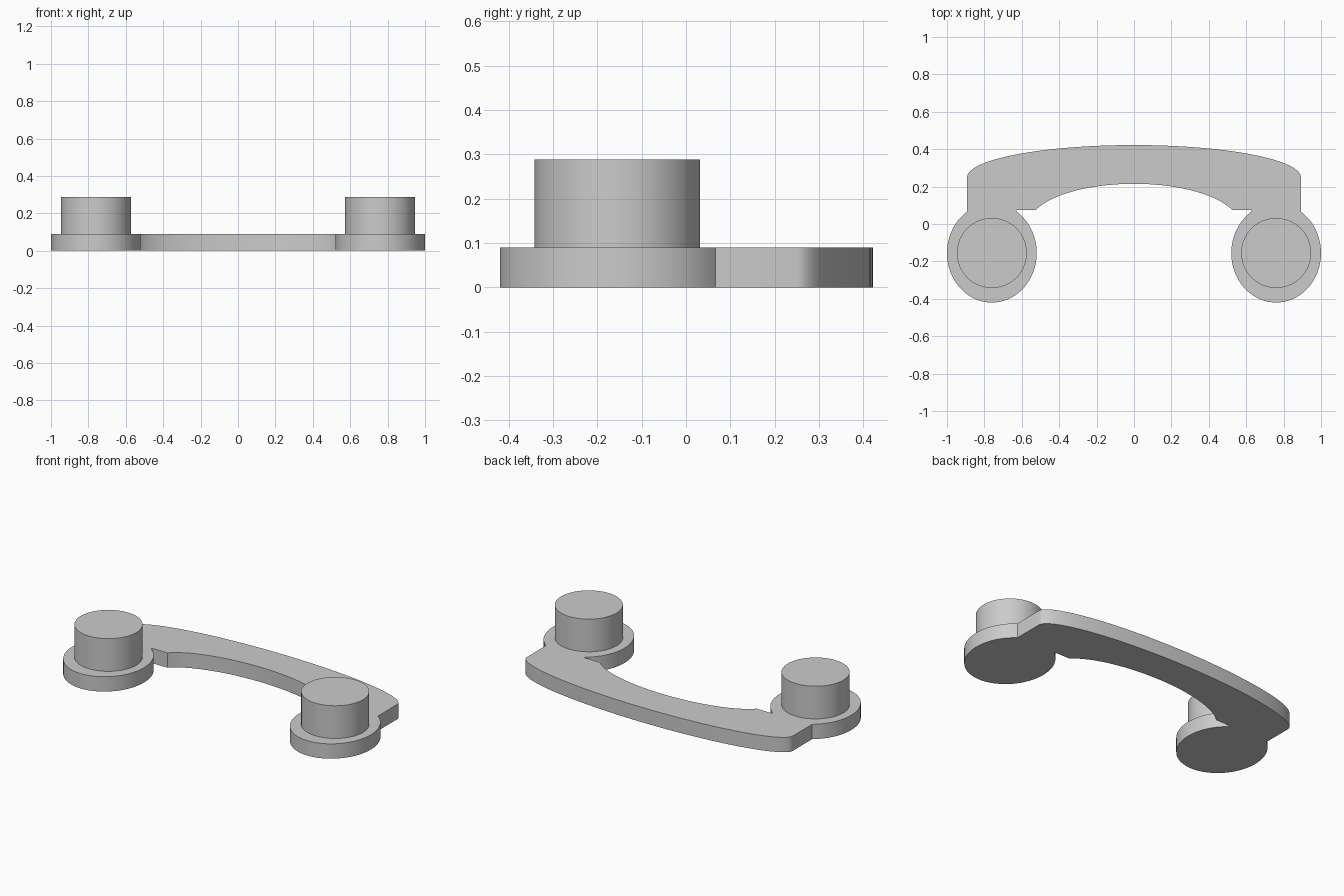
import bpy, bmesh
from math import sin, cos, acos, asin, pi, radians

cube = bpy.data.objects.get("Cube")
if cube:
    bpy.data.objects.remove(cube)

PAD_X, PAD_Y, PAD_RX, PAD_RY = 0.76, -0.155, 0.24, 0.265
THICK, TOP = 0.09, 0.288

grey = bpy.data.materials.new("plain grey")
grey.use_nodes = True
grey.diffuse_color = (0.6, 0.6, 0.6, 1)
grey.node_tree.nodes["Principled BSDF"].inputs["Base Color"].default_value = (0.6, 0.6, 0.6, 1)


def arc(cx, cy, rx, ry, start, end, steps):
    """Points along an elliptical arc."""
    angles = [start + (end - start) * i / steps for i in range(steps + 1)]
    return [(cx + rx * cos(a), cy + ry * sin(a)) for a in angles]


def extrude(name, outline, z0, z1):
    """Solid prism with flat caps and smooth curved walls."""
    bm = bmesh.new()
    face = bm.faces.new([bm.verts.new((x, y, z0)) for x, y in outline])
    up = bmesh.ops.extrude_face_region(bm, geom=[face], use_keep_orig=True)["geom"]
    verts = [v for v in up if isinstance(v, bmesh.types.BMVert)]
    bmesh.ops.translate(bm, verts=verts, vec=(0, 0, z1 - z0))
    bmesh.ops.recalc_face_normals(bm, faces=bm.faces)
    mesh = bpy.data.meshes.new(name)
    bm.to_mesh(mesh)
    bm.free()
    mesh.materials.append(grey)
    obj = bpy.data.objects.new(name, mesh)
    bpy.context.collection.objects.link(obj)
    bpy.ops.object.select_all(action="DESELECT")
    obj.select_set(True)
    bpy.context.view_layer.objects.active = obj
    bpy.ops.object.shade_smooth_by_angle(angle=radians(25))


# Handle plate: bowed grip with an oval pad at each end, as one outline
half_grip = 0.892
join = acos((half_grip - PAD_X) / PAD_RX)
inner_end = asin(0.525 / 0.56)
right_pad = arc(-PAD_X, PAD_Y, PAD_RX, PAD_RY, pi - join, 2 * pi + join, 56)
left_pad = [(-x, y) for x, y in reversed(right_pad)]
inner = arc(0, 0, 0.56, 0.215, pi / 2 + inner_end, pi / 2 - inner_end, 40)
outer = arc(0, 0.25, half_grip, 0.172, 0, pi, 64)
ledge = [(2 * PAD_X - half_grip, inner[0][1])]
outline = right_pad + [(-x, y) for x, y in ledge] + inner + ledge + left_pad + outer
extrude("handle_plate", outline, 0, THICK)

# Round earpiece and mouthpiece knobs
for name, x in (("right_knob", -PAD_X), ("left_knob", PAD_X)):
    extrude(name, arc(x, PAD_Y, 0.187, 0.187, 0, 2 * pi, 64)[:-1], THICK, TOP)
